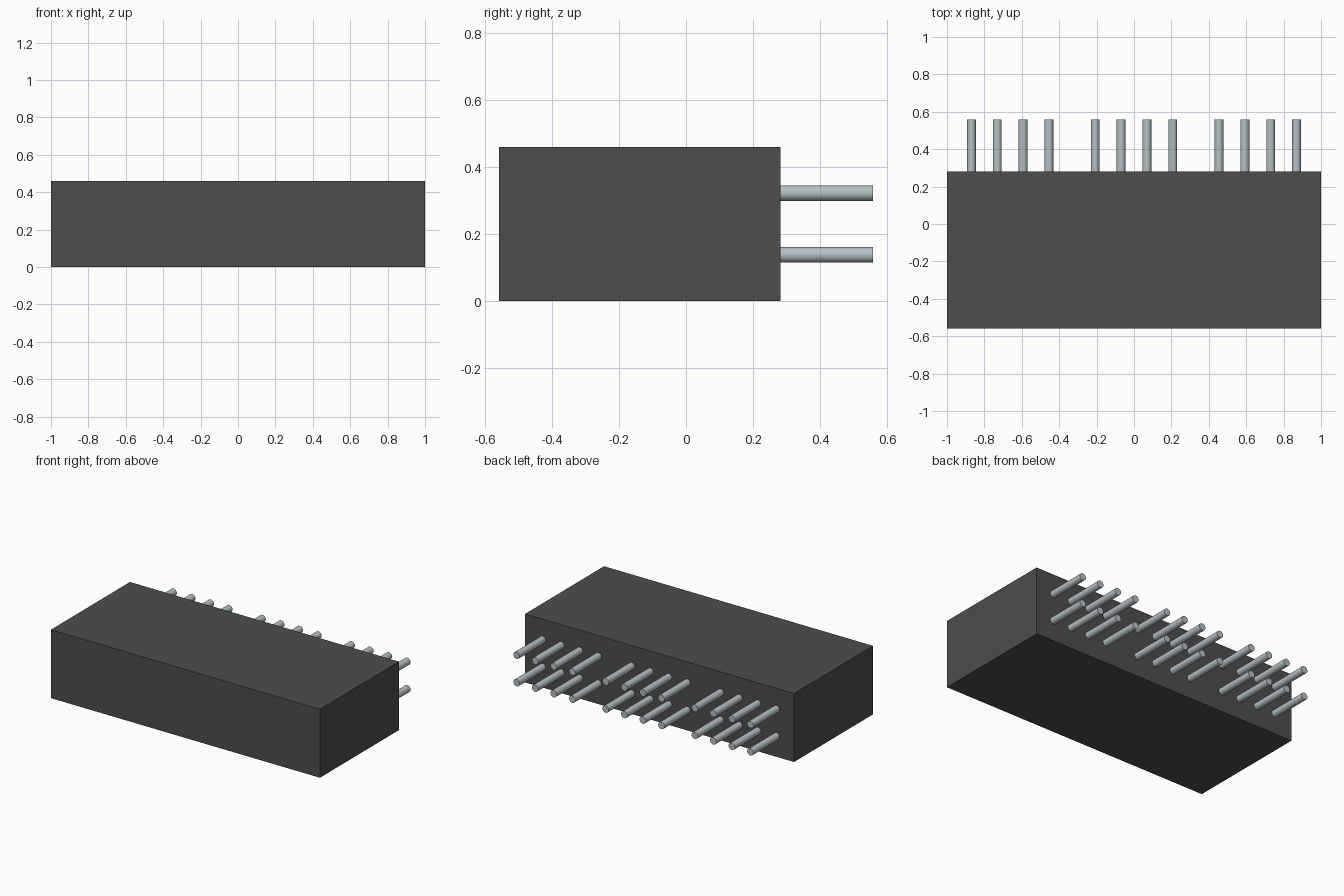
import bpy
import math

old = bpy.data.objects.get("Cube")
if old:
    bpy.data.objects.remove(old, do_unlink=True)


def make_material(name, color):
    mat = bpy.data.materials.new(name)
    mat.use_nodes = True
    mat.diffuse_color = color
    mat.node_tree.nodes["Principled BSDF"].inputs["Base Color"].default_value = color
    return mat


dark_plastic = make_material("dark grey plastic", (0.075, 0.075, 0.075, 1))
pin_metal = make_material("pale steel", (0.46, 0.53, 0.56, 1))

# Main dimensions
HEIGHT = 0.46
FRONT, BACK, PIN_TIP = -0.558, 0.281, 0.558
PIN_RADIUS = 0.0235
PIN_PITCH = 0.138
GROUP_PITCH = 0.662
ROWS = {"lower": 0.138, "upper": 0.322}

# Solid block housing
bpy.ops.mesh.primitive_cube_add(size=1, location=(0, (FRONT + BACK) / 2, HEIGHT / 2))
housing = bpy.context.object
housing.name = "housing"
housing.scale = (2, BACK - FRONT, HEIGHT)
bpy.ops.object.transform_apply(location=False, rotation=False, scale=True)
housing.data.materials.append(dark_plastic)


# Round pin standing out of the back face
def add_pin(name, x, z):
    bpy.ops.mesh.primitive_cylinder_add(
        vertices=32, radius=PIN_RADIUS, depth=PIN_TIP - BACK,
        location=(x, (BACK + PIN_TIP) / 2, z), rotation=(math.pi / 2, 0, 0))
    pin = bpy.context.object
    pin.name = name
    pin.data.materials.append(pin_metal)
    bpy.ops.object.shade_smooth_by_angle(angle=math.radians(40))


# Two rows, each with three groups of four pins
for row, z in ROWS.items():
    for group in range(3):
        for i in range(4):
            x = (group - 1) * GROUP_PITCH + (i - 1.5) * PIN_PITCH
            add_pin(f"{row}_pin_{group * 4 + i + 1}", x, z)
